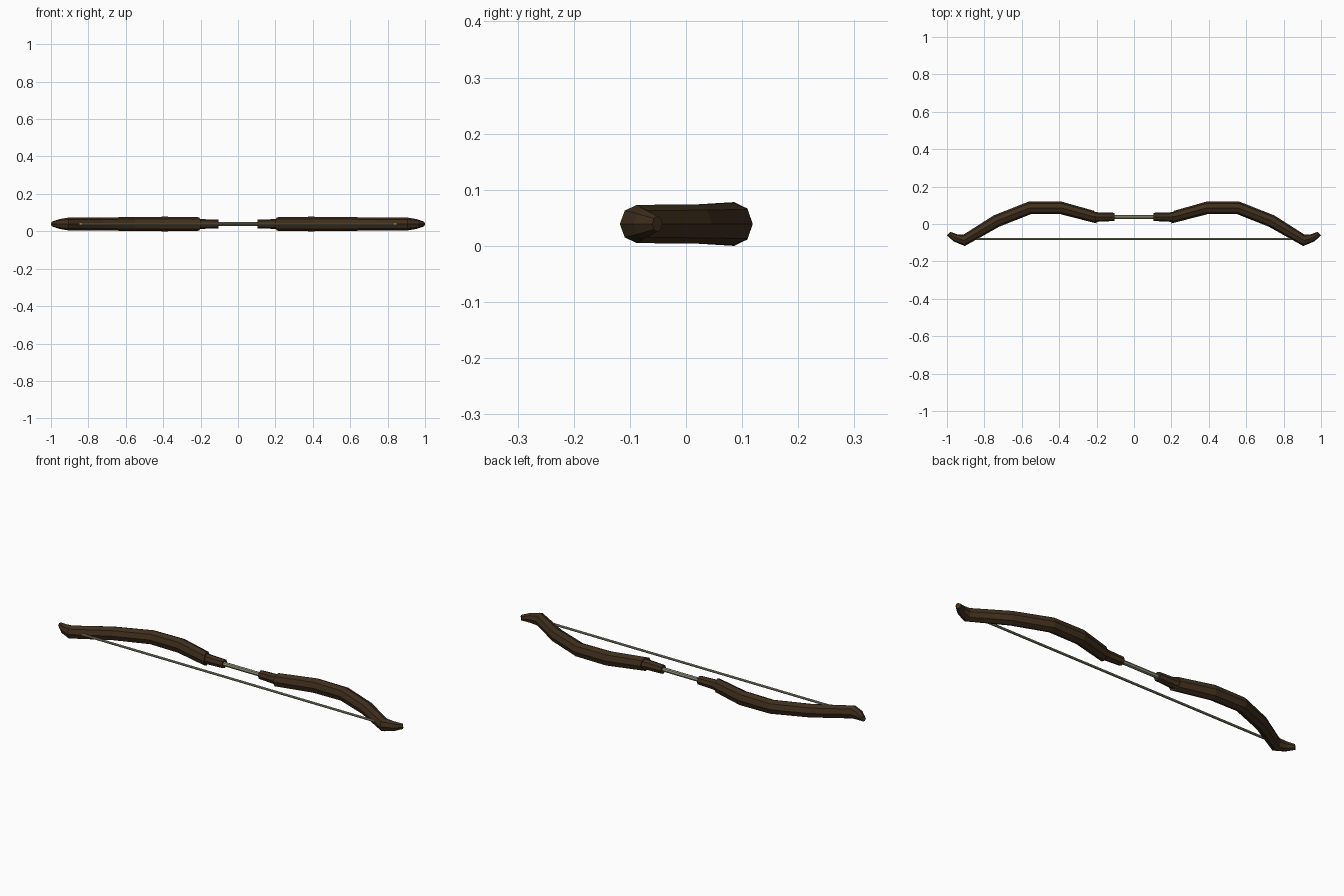
import bpy, bmesh, math
from mathutils import Vector

if "Cube" in bpy.data.objects:
    bpy.data.objects.remove(bpy.data.objects["Cube"])

ZC = 0.039   # height of the bow's mid plane
SIDES = 8


def material(name, rgb):
    m = bpy.data.materials.new(name)
    m.diffuse_color = (*rgb, 1)
    m.use_nodes = True
    m.node_tree.nodes["Principled BSDF"].inputs["Base Color"].default_value = m.diffuse_color
    return m


wood = material("dark_wood", (0.05, 0.028, 0.012))
cord = material("cord", (0.30, 0.29, 0.20))


def loft(name, stations, mat, mirror=False):
    """Skin octagonal rings; each station = back point (x, y), front point (x, y), half height."""
    bm = bmesh.new()
    rings = []
    for bx, by, fx, fy, h in stations:
        back, front = Vector((bx, by, ZC)), Vector((fx, fy, ZC))
        mid, half = (back + front) / 2, (back - front) / 2
        ring = []
        for i in range(SIDES):
            a = 2 * math.pi * i / SIDES
            ring.append(bm.verts.new(mid + half * math.cos(a) + Vector((0, 0, h * math.sin(a)))))
        rings.append(ring)
    for r0, r1 in zip(rings, rings[1:]):
        for i in range(SIDES):
            j = (i + 1) % SIDES
            bm.faces.new((r0[i], r0[j], r1[j], r1[i]))
    bm.faces.new(rings[0])
    bm.faces.new(rings[-1])
    bmesh.ops.recalc_face_normals(bm, faces=bm.faces)
    me = bpy.data.meshes.new(name)
    bm.to_mesh(me)
    bm.free()
    ob = bpy.data.objects.new(name, me)
    bpy.context.collection.objects.link(ob)
    me.materials.append(mat)
    if mirror:
        mod = ob.modifiers.new("mirror", 'MIRROR')
        mod.use_axis = (True, False, False)
        mod.use_mirror_merge = False
    return ob


# curved limbs with recurved tips
loft("limbs", [
    (0.215, 0.071, 0.200, 0.003, 0.036),
    (0.385, 0.119, 0.395, 0.053, 0.039),
    (0.565, 0.119, 0.550, 0.053, 0.037),
    (0.750, 0.046, 0.720, -0.014, 0.035),
    (0.912, -0.057, 0.905, -0.118, 0.034),
    (0.945, -0.055, 0.965, -0.093, 0.026),
    (0.982, -0.042, 1.000, -0.060, 0.014),
], wood, True)

# sockets between limbs and grip
loft("grip_sockets", [
    (0.105, 0.060, 0.105, 0.016, 0.023),
    (0.190, 0.062, 0.190, 0.012, 0.026),
    (0.230, 0.070, 0.225, 0.012, 0.028),
], wood, True)

# slim central grip rod and bowstring
loft("grip_rod", [(x, 0.048, x, 0.026, 0.011) for x in (-0.13, 0.13)], cord)
loft("bowstring", [(x, -0.074, x, -0.086, 0.006) for x in (-0.855, 0.855)], cord)
